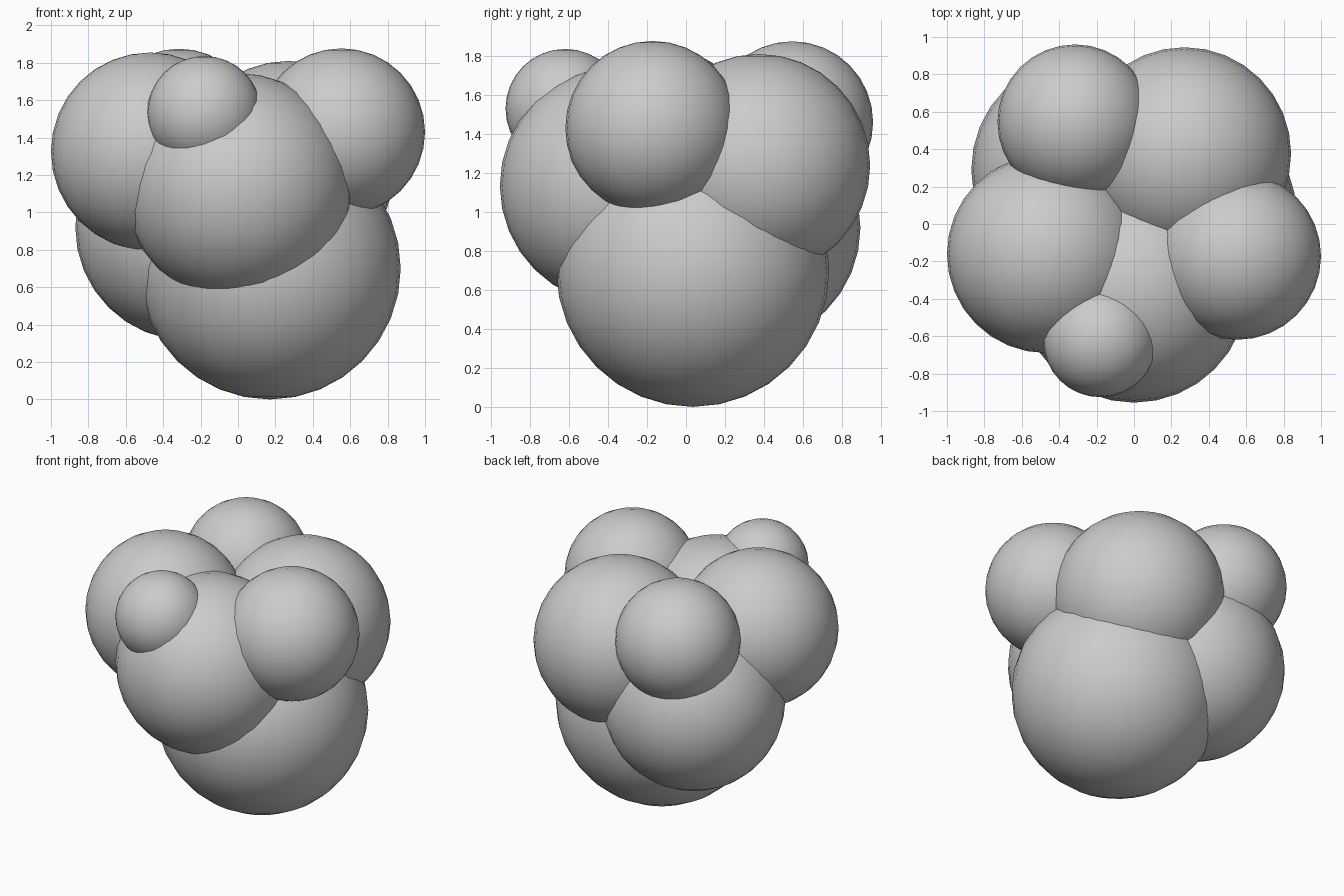
import bpy

if "Cube" in bpy.data.objects:
    bpy.data.objects.remove(bpy.data.objects["Cube"])

# Cluster of overlapping smooth balls: name, centre, radius
BALLS = [
    ("bottom_ball", (0.17, 0.035, 0.70), 0.70),
    ("front_ball", (0.00, -0.345, 1.135), 0.61),
    ("left_ball", (-0.47, -0.16, 1.325), 0.53),
    ("right_ball", (0.553, -0.172, 1.43), 0.447),
    ("back_right_ball", (0.27, 0.375, 1.24), 0.57),
    ("back_left_lower_ball", (-0.265, 0.29, 0.92), 0.605),
    ("back_left_upper_ball", (-0.315, 0.545, 1.46), 0.415),
    ("small_front_ball", (-0.18, -0.62, 1.53), 0.306),
]


def ball(name, centre, radius):
    bpy.ops.mesh.primitive_uv_sphere_add(
        segments=32, ring_count=16, radius=radius, location=centre)
    obj = bpy.context.object
    obj.name = name
    bpy.ops.object.shade_smooth()


for spec in BALLS:
    ball(*spec)
